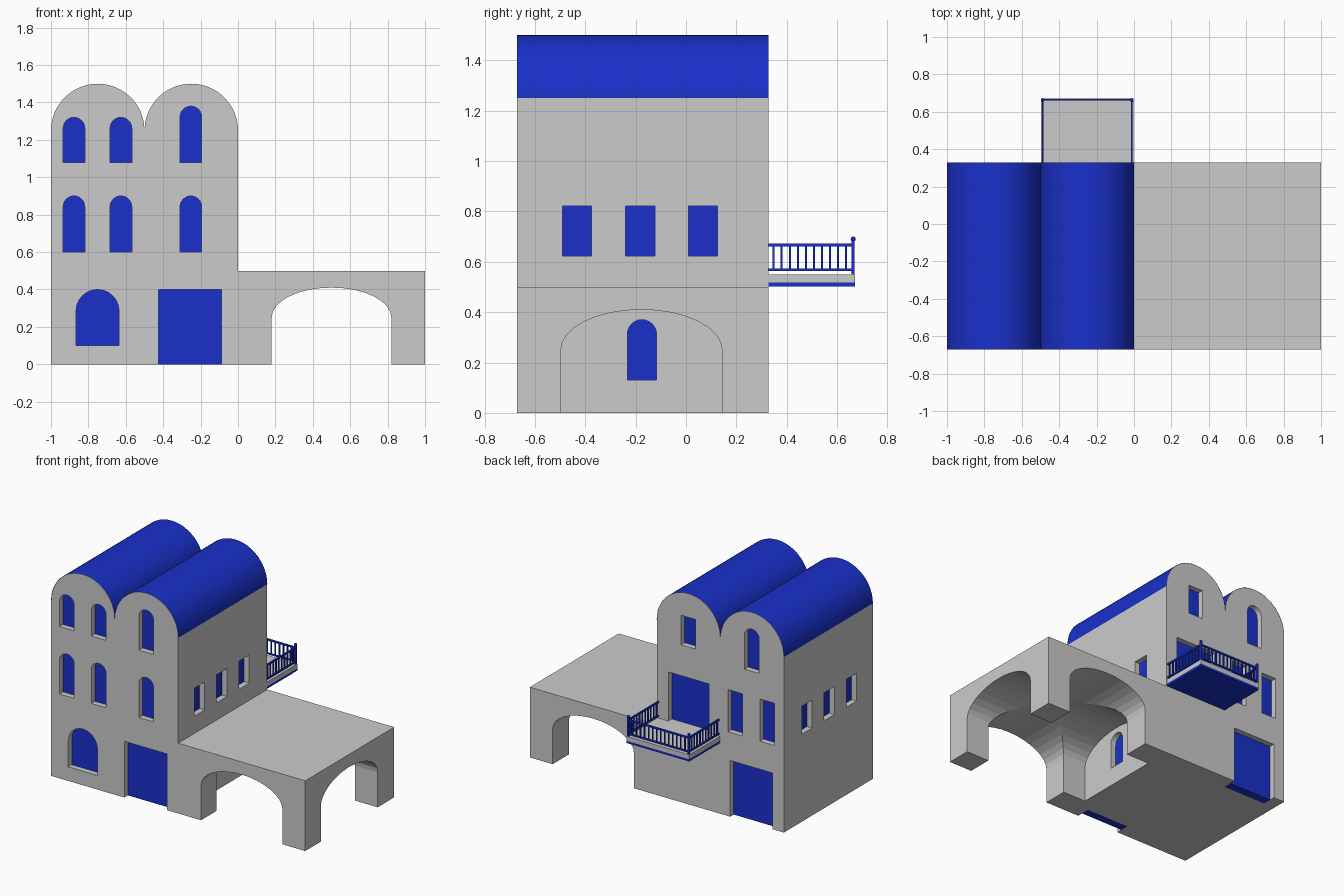
import bpy, bmesh, math
from mathutils import Matrix

if "Cube" in bpy.data.objects:
    bpy.data.objects.remove(bpy.data.objects["Cube"])

Y0, Y1 = -0.672, 0.328          # front and back wall planes
REVEAL, PANE = 0.04, 0.06       # recess depth, pane thickness

blue = bpy.data.materials.new("blue")
blue.diffuse_color = (0.01, 0.03, 0.6, 1)
blue.use_nodes = True
blue.node_tree.nodes["Principled BSDF"].inputs["Base Color"].default_value = blue.diffuse_color

# Wall frames: (along wall, height, depth inwards) -> world
FRONT = lambda u, z, d: (u, Y0 + d, z)
BACK = lambda u, z, d: (u, Y1 - d, z)
RIGHT = lambda u, z, d: (-d, u, z)
LEFT = lambda u, z, d: (-1 + d, u, z)


def finish(bm, name, mat=None):
    bmesh.ops.recalc_face_normals(bm, faces=bm.faces)
    me = bpy.data.meshes.new(name)
    bm.to_mesh(me)
    bm.free()
    ob = bpy.data.objects.new(name, me)
    bpy.context.collection.objects.link(ob)
    if mat:
        me.materials.append(mat)
    return ob


def prism(bm, pts, frame, d0, d1):
    a = [bm.verts.new(frame(u, z, d0)) for u, z in pts]
    b = [bm.verts.new(frame(u, z, d1)) for u, z in pts]
    bm.faces.new(a)
    bm.faces.new(b[::-1])
    for i in range(len(pts)):
        j = (i + 1) % len(pts)
        bm.faces.new((a[i], b[i], b[j], a[j]))


def box(bm, x0, x1, y0, y1, z0, z1):
    m = Matrix.Translation(((x0 + x1) / 2, (y0 + y1) / 2, (z0 + z1) / 2))
    bmesh.ops.create_cube(bm, size=1, matrix=m @ Matrix.Diagonal((x1 - x0, y1 - y0, z1 - z0, 1)))


def arc(c, z, rx, rz, n):
    return [(c + rx * math.cos(math.pi * i / n), z + rz * math.sin(math.pi * i / n))
            for i in range(n + 1)]


def outline(c, w, z0, z1, arched):
    r = w / 2
    top = arc(c, z1 - r, r, r, 12) if arched else [(c + r, z1), (c - r, z1)]
    return [(c - r, z0), (c + r, z0)] + top


def cut(ob, *cutters):
    bpy.context.view_layer.objects.active = ob
    for c in cutters:
        m = ob.modifiers.new("cut", 'BOOLEAN')
        m.operation, m.solver, m.object = 'DIFFERENCE', 'EXACT', c
        bpy.ops.object.modifier_apply(modifier=m.name)
        bpy.data.objects.remove(c)


# House body with twin round gables
bm = bmesh.new()
gables = arc(-0.25, 1.25, 0.25, 0.25, 24) + arc(-0.75, 1.25, 0.25, 0.25, 24)[1:]
prism(bm, [(-1, 0), (0, 0)] + gables, FRONT, 0, 1)
house = finish(bm, "house_body")

# Openings: wall, centre, width, bottom, top, arched
openings = [(FRONT, -0.751, 0.23, 0.1, 0.4, True), (FRONT, -0.257, 0.335, 0, 0.4, False),
            (BACK, -0.745, 0.335, 0, 0.4, False), (BACK, -0.25, 0.32, 0.55, 0.9, False),
            (BACK, -0.618, 0.116, 0.6, 0.9, False), (BACK, -0.87, 0.116, 0.6, 0.9, False),
            (BACK, -0.248, 0.116, 1.12, 1.33, False), (BACK, -0.748, 0.116, 1.08, 1.38, True),
            (RIGHT, -0.175, 0.116, 0.13, 0.37, True)]
for x, top in ((-0.877, 1.32), (-0.626, 1.32), (-0.252, 1.38)):
    openings += [(FRONT, x, 0.116, 0.6, 0.9, True), (FRONT, x, 0.116, 1.08, top, True)]
for y in (-0.433, -0.182, 0.068):
    openings += [(w, y, 0.116, 0.623, 0.822, False) for w in (LEFT, RIGHT)]

cutter, panes = bmesh.new(), bmesh.new()
for wall, c, w, z0, z1, arched in openings:
    prism(cutter, outline(c, w, z0 if z0 else -0.05, z1, arched), wall, -0.05, REVEAL + PANE)
    prism(panes, outline(c, w, z0, z1, arched), wall, REVEAL, REVEAL + PANE)
cut(house, finish(cutter, "opening_cutter"))
finish(panes, "doors_and_window_panes", blue)

# Barrel roof skins
bm = bmesh.new()
for c in (-0.75, -0.25):
    rows = [[bm.verts.new((x, y, z)) for y in (Y0, Y1)] for x, z in arc(c, 1.25, 0.251, 0.251, 24)]
    for p, q in zip(rows, rows[1:]):
        bm.faces.new((p[0], p[1], q[1], q[0]))
roof = finish(bm, "barrel_roofs", blue)
if roof.data.polygons[12].normal.z < 0:
    roof.data.flip_normals()

# Porch block with crossing vaults
bm = bmesh.new()
box(bm, 0, 1, Y0, Y1, 0, 0.5)
porch = finish(bm, "vaulted_porch")
vaults = []
for c, frame, d0, d1 in ((0.5, FRONT, -0.1, 1.1), (-0.177, RIGHT, 0.1, -1.1)):
    bm = bmesh.new()
    prism(bm, [(c - 0.32, -0.1), (c + 0.32, -0.1)] + arc(c, 0.25, 0.32, 0.16, 16), frame, d0, d1)
    vaults.append(finish(bm, "vault_cutter"))
cut(porch, *vaults)

# Balcony slab and its underside
BX0, BX1, BY = -0.496, -0.004, 0.672
bm = bmesh.new()
box(bm, BX0, BX1, Y1, BY, 0.518, 0.55)
finish(bm, "balcony_floor")
bm = bmesh.new()
box(bm, BX0, BX1, Y1, BY, 0.502, 0.518)
finish(bm, "balcony_underside", blue)

# Balcony railing: rails, balusters, corner posts with balls
bm = bmesh.new()
xl, xr, yb, t = BX0 + 0.008, BX1 - 0.008, BY - 0.008, 0.005
for z0, z1 in ((0.563, 0.573), (0.66, 0.672)):
    box(bm, xl, xr, yb - t, yb + t, z0, z1)
    for x in (xl, xr):
        box(bm, x - t, x + t, Y1, yb, z0, z1)
b = 0.004
for i in range(1, 15):
    x = xl + (xr - xl) * i / 15
    box(bm, x - b, x + b, yb - b, yb + b, 0.57, 0.665)
for x in (xl, xr):
    for i in range(10):
        y = Y1 + 0.02 + 0.032 * i
        box(bm, x - b, x + b, y - b, y + b, 0.57, 0.665)
    box(bm, x - 0.006, x + 0.006, yb - 0.006, yb + 0.006, 0.55, 0.685)
    bmesh.ops.create_uvsphere(bm, u_segments=10, v_segments=6, radius=0.01,
                              matrix=Matrix.Translation((x, yb, 0.69)))
finish(bm, "balcony_railing", blue)
